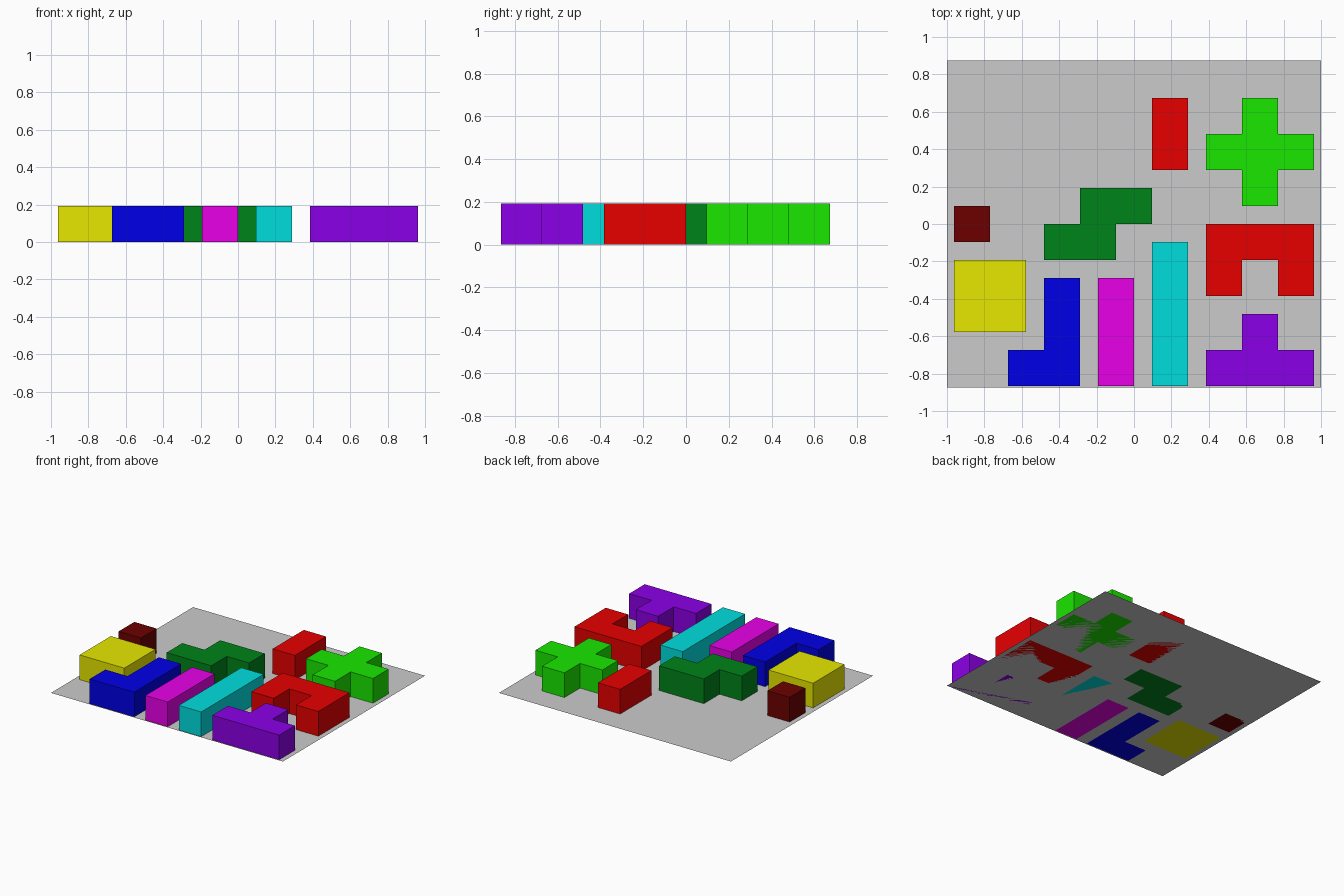
import bpy
import bmesh

cube = bpy.data.objects.get("Cube")
if cube:
    bpy.data.objects.remove(cube, do_unlink=True)

U = 1 / 5.2  # side of one block cell


def material(name, *rgb):
    mat = bpy.data.materials.new(name)
    color = (*rgb, 1)
    mat.use_nodes = True
    mat.diffuse_color = color
    mat.node_tree.nodes["Principled BSDF"].inputs["Base Color"].default_value = color
    return mat


def finish(name, bm, mat):
    mesh = bpy.data.meshes.new(name)
    bm.to_mesh(mesh)
    bm.free()
    mesh.materials.append(mat)
    obj = bpy.data.objects.new(name, mesh)
    bpy.context.collection.objects.link(obj)


def block(name, mat, left, bottom, *rows):
    """Prism from a cell pattern; rows run from back to front, # is filled."""
    bm = bmesh.new()
    for j, row in enumerate(reversed(rows)):
        for i, cell in enumerate(row):
            if cell == "#":
                x, y = left + i, bottom + j
                bm.faces.new([bm.verts.new((a * U, b * U, 0)) for a, b in
                              ((x, y), (x + 1, y), (x + 1, y + 1), (x, y + 1))])
    # Merge the cells into one outline, then raise it one cell high
    bmesh.ops.remove_doubles(bm, verts=bm.verts, dist=0.001)
    bmesh.ops.dissolve_limit(bm, angle_limit=0.01, verts=bm.verts, edges=bm.edges)
    raised = bmesh.ops.extrude_face_region(bm, geom=bm.faces[:], use_keep_orig=True)
    top = [g for g in raised["geom"] if isinstance(g, bmesh.types.BMVert)]
    bmesh.ops.translate(bm, verts=top, vec=(0, 0, U))
    bmesh.ops.recalc_face_normals(bm, faces=bm.faces)
    finish(name, bm, mat)


grey = material("floor grey", 0.6, 0.6, 0.6)
red = material("red", 0.8, 0, 0)
green = material("bright green", 0.01, 0.8, 0)
dark_green = material("dark green", 0, 0.23, 0.01)
maroon = material("maroon", 0.15, 0, 0)
yellow = material("yellow", 0.8, 0.8, 0)
blue = material("blue", 0, 0, 0.8)
magenta = material("magenta", 0.8, 0, 0.8)
cyan = material("cyan", 0, 0.73, 0.73)
purple = material("purple", 0.26, 0, 0.8)

# Flat floor sheet
bm = bmesh.new()
bmesh.ops.create_grid(bm, x_segments=1, y_segments=1, size=1)
bmesh.ops.scale(bm, verts=bm.verts, vec=(1, 0.875, 1))
finish("floor", bm, grey)

# Blocks made of square cells
block("single_block", maroon, -5, -0.5, "#")
block("square_block", yellow, -5, -3, "##", "##")
block("hook_block", blue, -3.5, -4.5, " #", " #", "##")
block("step_block", dark_green, -2.5, -1, " ##", "## ")
block("three_bar", magenta, -1, -4.5, "#", "#", "#")
block("four_bar", cyan, 0.5, -4.5, "#", "#", "#", "#")
block("two_bar", red, 0.5, 1.5, "#", "#")
block("cross_block", green, 2, 0.5, " # ", "###", " # ")
block("arch_block", red, 2, -2, "###", "# #")
block("tee_block", purple, 2, -4.5, " # ", "###")
